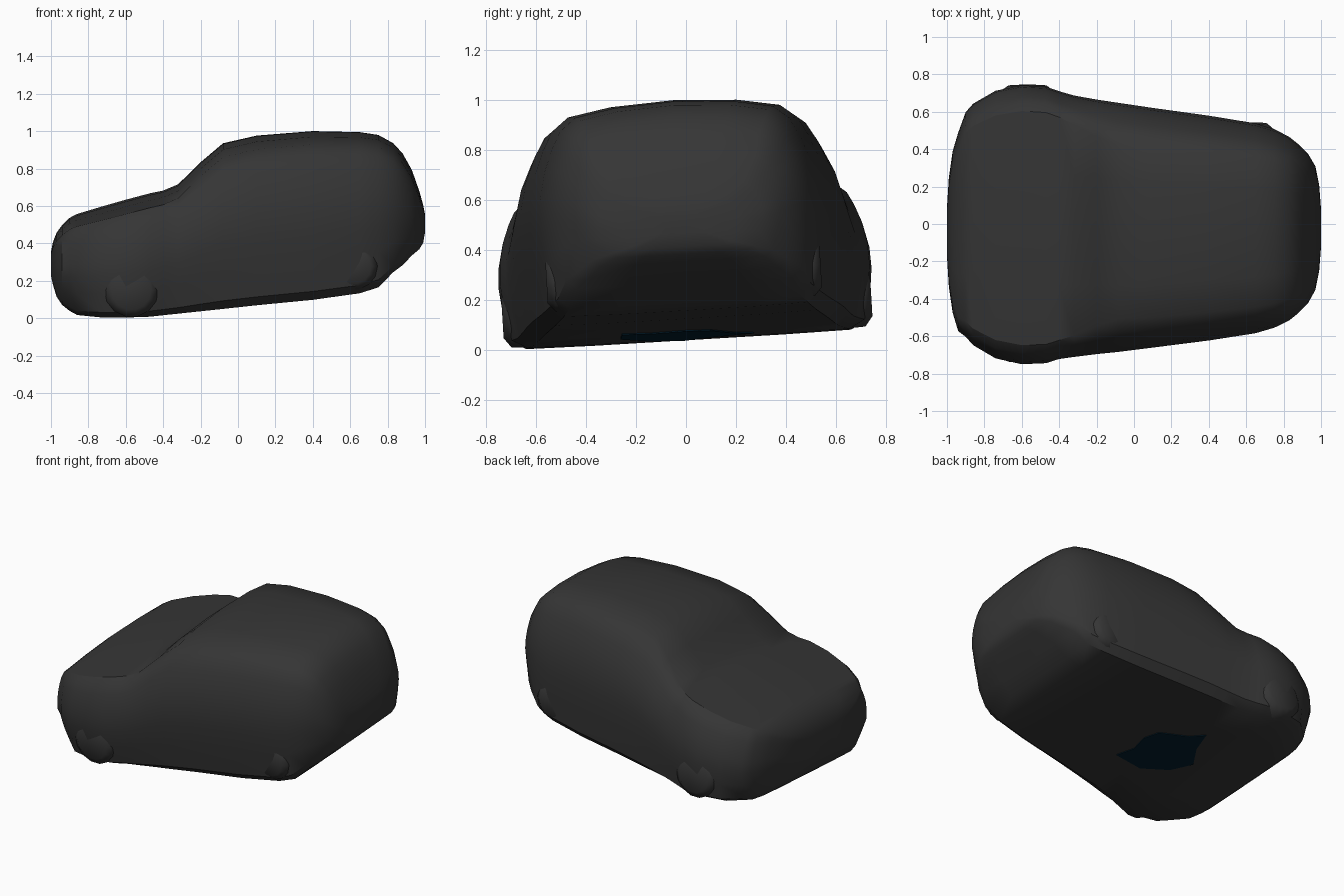
import bpy, bmesh, math
from mathutils import Vector

if "Cube" in bpy.data.objects:
    bpy.data.objects.remove(bpy.data.objects["Cube"])

ROLL = 0.06


def material(name, rgb):
    m = bpy.data.materials.new(name)
    m.diffuse_color = (*rgb, 1)
    m.use_nodes = True
    m.node_tree.nodes["Principled BSDF"].inputs["Base Color"].default_value = m.diffuse_color
    return m


charcoal = material("charcoal", (0.036, 0.036, 0.036))
navy = material("dark_navy", (0.0005, 0.013, 0.027))


def leaned(x, y, z):
    # the whole car leans slightly about its long axis
    return Vector((x, y - ROLL * (z - 0.4), z + ROLL * y - 0.006))


def finish(bm, name, mat, angle=30):
    bmesh.ops.recalc_face_normals(bm, faces=bm.faces)
    me = bpy.data.meshes.new(name)
    bm.to_mesh(me)
    bm.free()
    ob = bpy.data.objects.new(name, me)
    bpy.context.collection.objects.link(ob)
    me.materials.append(mat)
    bpy.ops.object.select_all(action='DESELECT')
    ob.select_set(True)
    bpy.context.view_layer.objects.active = ob
    bpy.ops.object.shade_smooth_by_angle(angle=math.radians(angle))
    return ob


# body stations: x, half width, bottom, top, roundness of the upper corners
stations = [
    (-1.0, .13, .24, .36, .5), (-.99, .29, .20, .41, .5), (-.97, .43, .14, .46, .5),
    (-.94, .53, .10, .50, .5), (-.90, .60, .07, .535, .5), (-.86, .645, .052, .555, .5),
    (-.74, .715, .046, .59, .5), (-.6, .745, .046, .63, .5), (-.47, .738, .05, .665, .5),
    (-.40, .715, .0566, .68, .52), (-.32, .698, .0642, .715, .6), (-.2, .68, .0755, .835, .8),
    (-.08, .665, .0869, .938, .95), (.1, .64, .105, .98, .92), (.4, .60, .132, 1.005, .92),
    (.65, .56, .165, 1.0, .92), (.75, .53, .195, .985, .9), (.83, .49, .275, .94, .85),
    (.88, .45, .31, .885, .8), (.93, .40, .36, .795, .7), (.97, .33, .39, .68, .7),
    (.99, .23, .42, .61, .7), (1.0, .1, .47, .56, .7)]

# half cross-section: share of width, share of height
section = [(0, 0), (.5, 0), (.87, .005), (.955, .06), (.985, .25), (1, .42), (.99, .56),
           (.94, .70), (.87, .81), (.8, .89), (.68, .95), (.42, .985), (0, 1)]


def share(f, t, b, x):
    # boxier shoulders over the hood, tucked-in lower corners at both ends
    if .5 < t < .96:
        f = 1 - (1 - f) * b
    tuck = min(.25, max(0, -x - .8) * 1.4 + max(0, x - .85) * .8)
    return f * (1 - tuck * max(0, 1 - t / .4))


bm = bmesh.new()
rings = []
for x, w, zb, zt, b in stations:
    half = [(share(f, t, b, x) * w, zb + t * (zt - zb)) for f, t in section]
    loop = half + [(-y, z) for y, z in half[-2:0:-1]]
    shift = -.015 if x > -.4 else (-.05 if x < -.93 else -.01)
    rings.append([bm.verts.new(leaned(x, y + shift, z)) for y, z in loop])
for r0, r1 in zip(rings, rings[1:]):
    n = len(r0)
    for i in range(n):
        bm.faces.new((r0[i], r0[(i + 1) % n], r1[(i + 1) % n], r1[i]))
bm.faces.new(rings[0])
bm.faces.new(rings[-1])
finish(bm, "car_body", charcoal)


# wheels: shallow swellings almost flush with the sides
def wheel(name, x, y, z, r, side, shift):
    bm = bmesh.new()
    prof = [(y - .12, r), (y - .03, r * .97), (y, r * .7)]
    loops = [[bm.verts.new(leaned(x + rad * math.cos(a), side * py + shift,
                                  z + rad * math.sin(a)))
              for a in [k * math.tau / 14 for k in range(14)]] for py, rad in prof]
    for a, b in zip(loops, loops[1:]):
        for i in range(14):
            bm.faces.new((a[i], a[(i + 1) % 14], b[(i + 1) % 14], b[i]))
    bm.faces.new(loops[0])
    bm.faces.new(loops[-1])
    finish(bm, name, charcoal, 60)


for side, tag in ((-1, "near"), (1, "far")):
    wheel("front_wheel_" + tag, -.57, .737, .20, .15, side, -.01)
    wheel("rear_wheel_" + tag, .62, .548, .315, .13, side, -.015)

# dark patch lying on the underside
outline = [(-.074, -.274), (-.266, -.282), (-.412, -.171), (-.48, -.033), (-.392, .104),
           (-.346, .251), (-.278, .171), (-.118, .077), (-.086, -.027), (-.111, -.15)]
bm = bmesh.new()
low, high = [[bm.verts.new(leaned(x, y, .05 + (x + .47) * .0946 - d)) for x, y in outline]
             for d in (.005, 0)]
bm.faces.new(low)
bm.faces.new(high)
for i in range(len(low)):
    j = (i + 1) % len(low)
    bm.faces.new((low[i], low[j], high[j], high[i]))
finish(bm, "underside_patch", navy)
